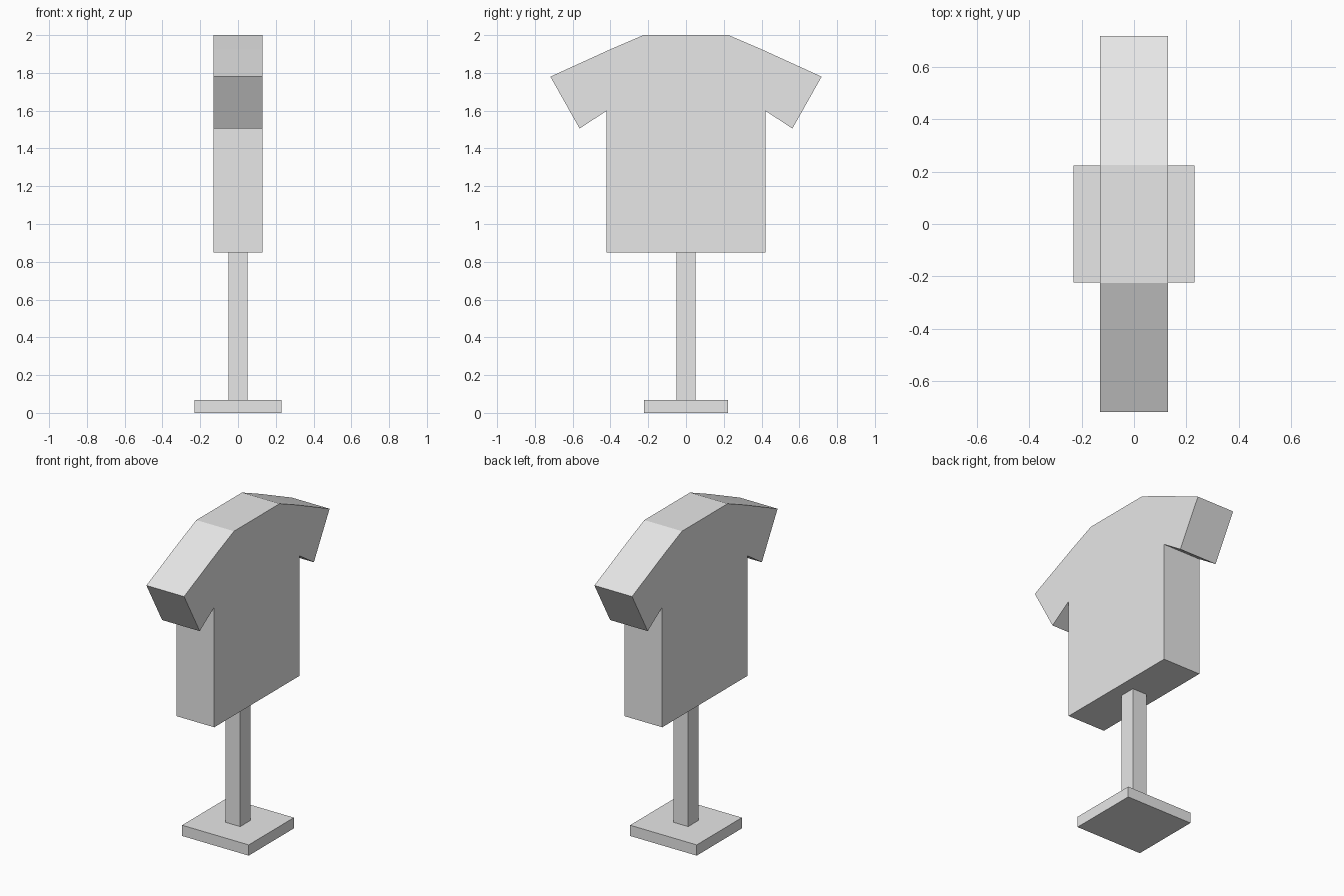
import bpy
import bmesh

if "Cube" in bpy.data.objects:
    bpy.data.objects.remove(bpy.data.objects["Cube"])

# Single flat grey
grey = bpy.data.materials.new("light_grey")
grey.diffuse_color = (0.8, 0.8, 0.8, 1)
grey.use_nodes = True
grey.node_tree.nodes["Principled BSDF"].inputs["Base Color"].default_value = grey.diffuse_color


def extrude_outline(name, outline, half_width):
    """Extrude a (y, z) outline symmetrically along x."""
    bm = bmesh.new()
    face = bm.faces.new([bm.verts.new((-half_width, y, z)) for y, z in outline])
    ext = bmesh.ops.extrude_face_region(bm, geom=[face])
    moved = [v for v in ext["geom"] if isinstance(v, bmesh.types.BMVert)]
    bmesh.ops.translate(bm, verts=moved, vec=(2 * half_width, 0, 0))
    bmesh.ops.recalc_face_normals(bm, faces=bm.faces)
    mesh = bpy.data.meshes.new(name)
    bm.to_mesh(mesh)
    bm.free()
    mesh.materials.append(grey)
    obj = bpy.data.objects.new(name, mesh)
    bpy.context.collection.objects.link(obj)
    return obj


def box(name, half_x, half_y, z0, z1):
    return extrude_outline(
        name, [(-half_y, z0), (half_y, z0), (half_y, z1), (-half_y, z1)], half_x)


# Square base plate and post
box("base_plate", 0.23, 0.223, 0.0, 0.067)
box("post", 0.05, 0.05, 0.067, 0.85)

# Shirt: half outline from hem to collar, mirrored across y
half = [(0.42, 0.85), (0.42, 1.60), (0.563, 1.505), (0.718, 1.78),
        (0.40, 1.925), (0.225, 2.0)]
outline = half + [(-y, z) for y, z in reversed(half)]
extrude_outline("shirt", outline, 0.13)
